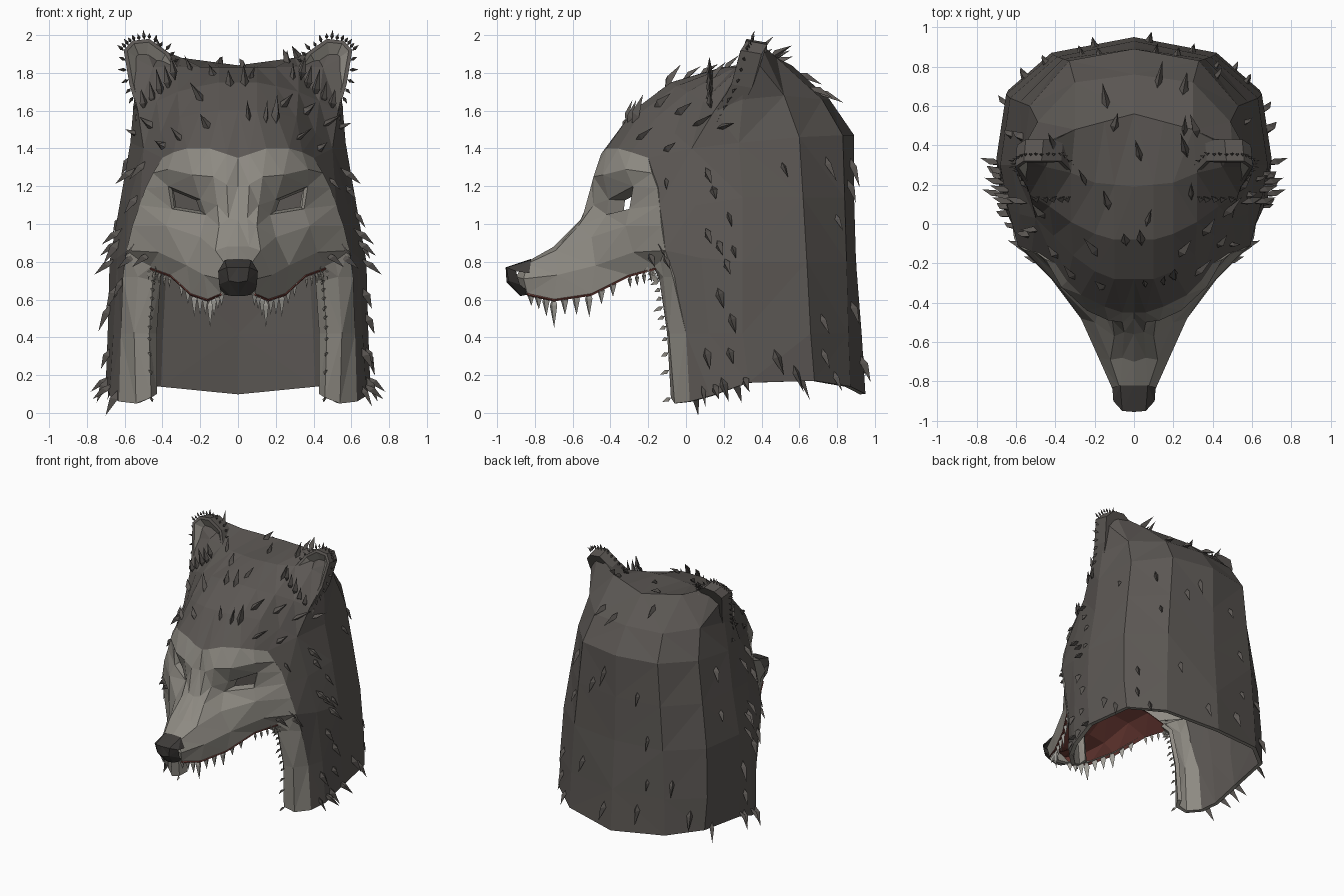
import bpy, bmesh, random
from mathutils import Vector

random.seed(4)
if "Cube" in bpy.data.objects:
    bpy.data.objects.remove(bpy.data.objects["Cube"])


def material(name, r, g, b):
    m = bpy.data.materials.new(name)
    m.use_nodes = True
    m.diffuse_color = (r, g, b, 1)
    m.node_tree.nodes["Principled BSDF"].inputs["Base Color"].default_value = (r, g, b, 1)
    return m


DARK = material("dark fur", .105, .095, .087)
LIGHT = material("light fur", .27, .255, .225)
NOSE = material("nose black", .05, .046, .043)
RED = material("mouth red", .17, .05, .04)
TOOTH = material("tooth grey", .36, .35, .32)


def finish(bm, name, mats, mirror=True, thickness=0):
    mesh = bpy.data.meshes.new(name)
    bm.to_mesh(mesh)
    bm.free()
    for m in mats:
        mesh.materials.append(m)
    obj = bpy.data.objects.new(name, mesh)
    bpy.context.scene.collection.objects.link(obj)
    if mirror:
        mod = obj.modifiers.new("mirror", "MIRROR")
        mod.use_clip = True
    if thickness:
        mod = obj.modifiers.new("thickness", "SOLIDIFY")
        mod.thickness = thickness
        mod.offset = -1
        if len(mats) > 1:
            mod.material_offset_rim = 1
    return obj


def grids(*patches, skip=(), centre=(0, .3, .9)):
    """Weld row-by-column patches into one outward-facing sheet."""
    bm = bmesh.new()
    for rows in patches:
        vs = [[bm.verts.new(p) for p in row] for row in rows]
        for i in range(len(rows) - 1):
            for j in range(len(rows[0]) - 1):
                if (i, j) not in skip:
                    bm.faces.new((vs[i][j], vs[i][j + 1], vs[i + 1][j + 1], vs[i + 1][j]))
    bmesh.ops.remove_doubles(bm, verts=bm.verts, dist=.002)
    bmesh.ops.triangulate(bm, faces=bm.faces)
    bmesh.ops.recalc_face_normals(bm, faces=bm.faces)
    c = Vector(centre)
    if sum(f.normal.dot(f.calc_center_median() - c) * f.calc_area() for f in bm.faces) < 0:
        bmesh.ops.reverse_faces(bm, faces=bm.faces)
    return bm


def spike(bm, base, direction, normal, length, width, lift=.3):
    """Leaf-shaped lock of hair: a stretched, bent three-sided bipyramid."""
    base, d, n = Vector(base), Vector(direction).normalized(), Vector(normal).normalized()
    side = d.cross(n).normalized() * width
    mid = base + d * length * .35
    ring = [mid + side, mid + n * (width * .9 + length * lift * .4), mid - side]
    ring = [bm.verts.new(p) for p in ring]
    ends = [bm.verts.new(base - n * .01), bm.verts.new(base + d * length + n * length * lift)]
    for i in range(3):
        for end in ends:
            bm.faces.new((ring[i], ring[(i + 1) % 3], end))
    bmesh.ops.recalc_face_normals(bm, faces=bm.faces)


def along(path, t):
    """Point at fraction t of a polyline."""
    t *= len(path) - 1
    i = min(int(t), len(path) - 2)
    return Vector(path[i]).lerp(Vector(path[i + 1]), t - i)


# Face mask: rows from lip to hairline, columns from the middle to the cheek
face = [
    [(0, -.87, .63), (.09, -.84, .63), (.16, -.7, .6), (.25, -.5, .63), (.36, -.3, .73), (.47, -.15, .77)],
    [(0, -.9, .72), (.1, -.86, .71), (.18, -.68, .73), (.27, -.48, .78), (.42, -.28, .85), (.59, -.11, .86)],
    [(0, -.86, .79), (.07, -.84, .79), (.12, -.69, .86), (.2, -.5, .93), (.38, -.32, .99), (.56, -.13, .99)],
    [(0, -.7, .88), (.06, -.68, .88), (.1, -.57, .99), (.17, -.42, 1.05), (.35, -.3, 1.08), (.52, -.14, 1.1)],
    [(0, -.56, 1.02), (.05, -.55, 1.03), (.11, -.49, 1.1), (.2, -.41, 1.13), (.37, -.28, 1.2), (.49, -.15, 1.19)],
    [(0, -.48, 1.2), (.06, -.5, 1.21), (.13, -.49, 1.25), (.24, -.44, 1.26), (.37, -.32, 1.29), (.45, -.18, 1.27)],
    [(0, -.45, 1.35), (.06, -.45, 1.37), (.15, -.42, 1.4), (.27, -.36, 1.4), (.34, -.29, 1.38), (.4, -.2, 1.35)],
]
EYE = (3, 3)
finish(grids(face, skip=[EYE], centre=(0, -.1, .95)), "face_mask", [LIGHT], thickness=.025)

# Eye sockets: short tapering tunnels behind the openings
rim = [Vector(face[i][j]) for i, j in ((3, 3), (3, 4), (4, 4), (4, 3), (3, 3))]
mid = sum(rim[:4], Vector()) / 4
tunnel = [mid + (p - mid) * .7 + Vector((0, .07, 0)) for p in rim]
finish(grids([rim, tunnel]), "eye_socket", [LIGHT])

# Nose pad
nose = [
    [(0, -.82, .815), (.07, -.82, .81), (.11, -.83, .74)],
    [(0, -.955, .77), (.06, -.95, .77), (.105, -.9, .75)],
    [(0, -.95, .69), (.05, -.94, .7), (.1, -.88, .68)],
    [(0, -.88, .62), (.04, -.87, .62), (.09, -.82, .63)],
]
finish(grids(nose, centre=(0, -.8, .71)), "nose", [NOSE])

# Roof of the mouth, arched between the lips
lip = face[0]
roof = [[(x, y, z - .01), (x * .55, y, z + .05), (0, y, z + .07)] for x, y, z in lip[1:]]
finish(grids(roof, centre=(0, -.4, 2)), "mouth_roof", [RED], thickness=.01)

# Hood: sides and back below the ears
side_low = [
    [(.63, .02, .06), (.68, .13, .09), (.7, .33, .16), (.64, .68, .17), (.42, .87, .14), (0, .95, .1)],
    [(.62, 0, .42), (.66, .12, .42), (.69, .3, .42), (.65, .66, .42), (.41, .86, .42), (0, .93, .42)],
    [face[1][5], (.64, .08, .82), (.68, .3, .8), (.63, .64, .8), (.39, .85, .8), (0, .9, .8)],
    [face[3][5], (.58, .05, 1.1), (.62, .3, 1.14), (.58, .62, 1.14), (.36, .84, 1.14), (0, .89, 1.14)],
    [face[6][5], (.5, .03, 1.4), (.57, .28, 1.43), (.53, .6, 1.46), (.33, .83, 1.47), (0, .89, 1.47)],
]
# Upper back, rising to the ear tips
side_high = [
    side_low[-1][1:],
    [(.53, .15, 1.6), (.55, .3, 1.66), (.49, .52, 1.68), (.3, .72, 1.66), (0, .76, 1.66)],
    [(.58, .29, 1.8), (.59, .34, 1.9), (.5, .39, 1.96), (.3, .48, 1.88), (0, .56, 1.84)],
]
# Forehead and crown, from the hairline to the ridge between the ears
crown = [
    face[6],
    [(0, -.28, 1.6), (.1, -.28, 1.6), (.2, -.24, 1.59), (.31, -.16, 1.56), (.41, -.06, 1.48), (.5, .03, 1.4)],
    [(0, -.08, 1.75), (.1, -.08, 1.75), (.2, -.05, 1.73), (.32, .01, 1.7), (.43, .09, 1.65), (.53, .15, 1.6)],
    [(0, .19, 1.83), (.1, .2, 1.83), (.2, .21, 1.83), (.32, .26, 1.83), (.45, .29, 1.83), (.58, .29, 1.8)],
    [side_high[2][4], (.15, .52, 1.86), side_high[2][3], (.4, .43, 1.92), side_high[2][2], side_high[2][1]],
]
hood = grids(side_low, side_high, crown)

# Scattered locks, flowing back over the crown and down the sides
locks = bmesh.new()
for f in hood.faces:
    for sx in (1, -1):
        c = f.calc_center_median()
        chance = .45 if c.z > .3 else .7
        if random.random() > chance or (c.z > 1.55 and c.x > .4):
            continue
        p = c.lerp(random.choice(f.verts).co, random.uniform(0, .5))
        n = f.normal.copy()
        flow = Vector((random.uniform(-.3, .3), .8, .2)) if c.z > 1.4 and c.y < .5 else Vector((.1, .35, -1))
        flow -= n * flow.dot(n)
        for v in (p, n, flow):
            v.x *= sx
        spike(locks, p, flow, n, random.uniform(.09, .17), random.uniform(.013, .024))
# Cheek ruffs and bottom corners
for sx in (1, -1):
    for x, y, z in ((.62, .1, .98), (.63, .16, .92), (.66, .2, .82), (.5, -.15, .92), (.54, -.12, .85),
                    (.46, -.2, .86), (.68, .3, .2), (.67, .14, .16), (.55, .1, 1.3)):
        spike(locks, (x * sx, y, z), (.5 * sx, .3, -.6), (sx, -.5, .2), .13, .022, .2)
finish(locks, "fur_locks", [DARK], mirror=False)
finish(hood, "hood", [DARK, LIGHT], thickness=.03)

# Pale trim on the front edge of the hanging flaps
trim = [
    [(.43, -.02, .1), (.46, -.08, .08), (.54, -.06, .05), (.63, .02, .06)],
    [(.43, -.05, .42), (.47, -.1, .42), (.55, -.09, .42), (.62, 0, .42)],
    [(.41, -.1, .7), (.45, -.14, .7), (.53, -.12, .72), (.61, -.07, .72)],
    [(.4, -.17, .77), (.44, -.18, .79), (.51, -.14, .83), (.59, -.11, .86)],
]
finish(grids(trim, centre=(.52, .3, .4)), "flap_trim", [LIGHT], thickness=.03)

# Ears: dark shell with a hollow pale front
outline = [Vector(p) for p in ((.3, .25, 1.8), (.4, .14, 1.64), (.53, .16, 1.59), (.575, .24, 1.74),
                               (.605, .29, 1.92), (.56, .32, 1.97), (.47, .32, 1.98), (.37, .32, 1.91))]
ear = bmesh.new()
front = [ear.verts.new(p) for p in outline]
back = [ear.verts.new(p + Vector((-.01, .11, -.02))) for p in outline]
for i in range(len(front)):
    k = (i + 1) % len(front)
    ear.faces.new((front[i], front[k], back[k], back[i]))
ear.faces.new(back)
cup = ear.faces.new(front[::-1])
bmesh.ops.recalc_face_normals(ear, faces=ear.faces)
bmesh.ops.inset_region(ear, faces=[cup], thickness=.02)
inner = bmesh.ops.inset_region(ear, faces=[cup], thickness=.06, depth=-.07)["faces"]
for f in [cup] + inner:
    f.material_index = 1
finish(ear, "ear", [DARK, LIGHT])

# Fringe around each ear, with larger tufts at its root
fringe = bmesh.new()
heart = sum(outline, Vector()) / len(outline)
for i in range(22):
    p = along(outline[2:] + outline[:1], i / 21)
    spike(fringe, p + Vector((0, .03, 0)), p - heart, (0, -1, .2), random.uniform(.03, .055), .01, .1)
for x, z, s in ((.36, 1.7, .15), (.4, 1.66, .17), (.44, 1.62, .14), (.33, 1.76, .13), (.49, 1.6, .12)):
    spike(fringe, (x, .13, z), (.25, .1, 1), (-.3, -1, 0), s, .022, .15)
finish(fringe, "ear_fringe", [DARK])

# Bristles down the inner edge of the opening
bristles = bmesh.new()
edge = [row[1] for row in trim]
for i in range(17):
    p = along(edge, (i / 16) ** .7)
    spike(bristles, p, (-.1, -1, -.5), (-1, 0, 0), random.uniform(.03, .06), .012, .05)
for i in range(5):
    spike(bristles, along(lip[4:], i / 4), (0, .1, -1), (1, -.4, 0), .07, .012, .05)
finish(bristles, "edge_bristles", [LIGHT])

# Teeth hanging from the upper lip
teeth = bmesh.new()
for t, size in ((.05, .06), (.16, .07), (.27, .1), (.38, .15), (.5, .09), (.62, .1), (.75, .12), (.88, .08), (1, .07)):
    p = along(lip[1:5], t * .85) + Vector((-.015, 0, .03))
    spike(teeth, p, (0, .05, -1), (1, -.5, 0), size + .03, .022, .03)
finish(teeth, "teeth", [TOOTH])
